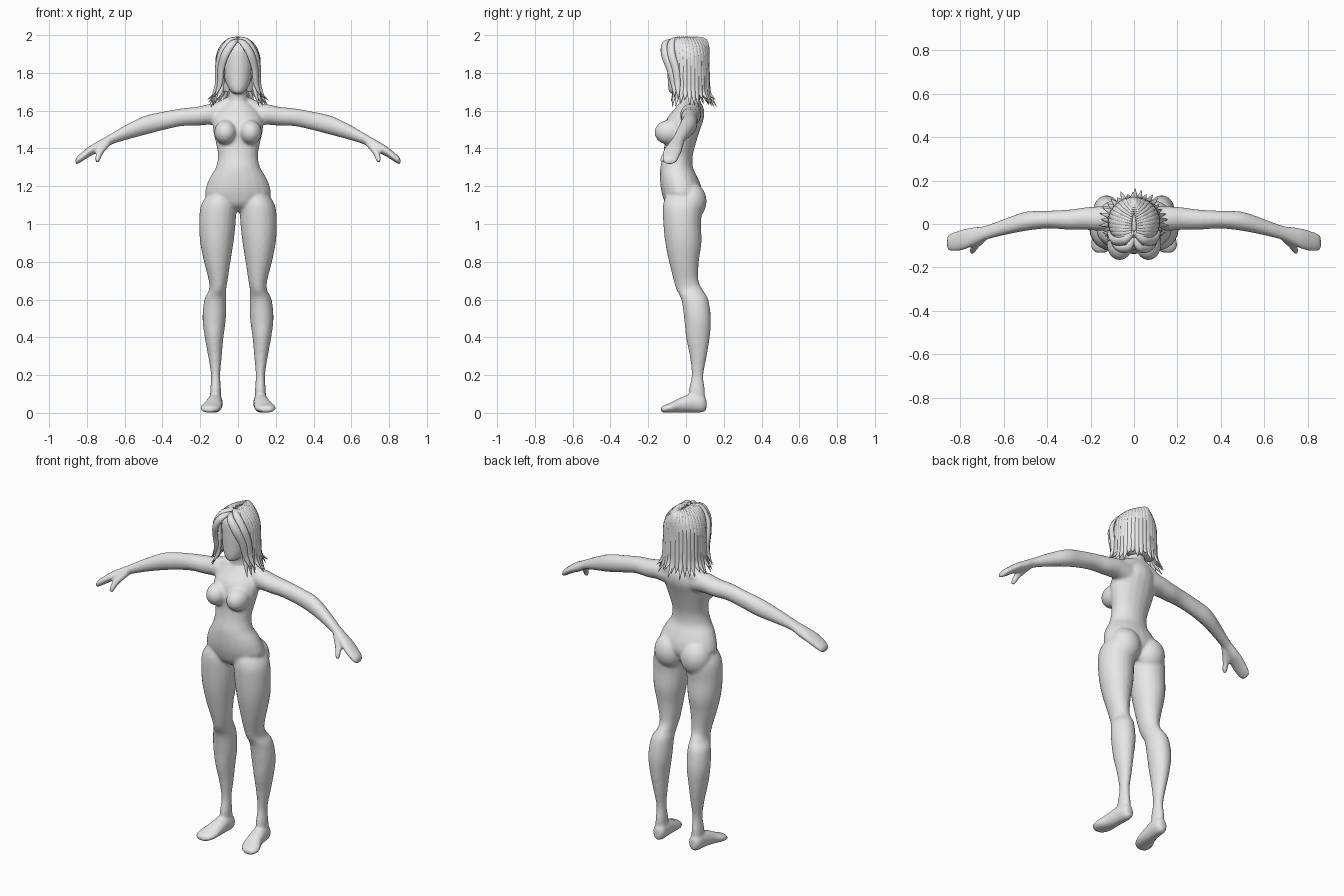
import bpy, bmesh, math, random
from mathutils import Vector, Matrix

random.seed(4)
grey = bpy.data.materials.new("plain_grey")
grey.diffuse_color = (0.8, 0.8, 0.8, 1)


def spline(rows, n=4):
    """Catmull-Rom resampling of rows of numbers."""
    out = []
    for i in range(len(rows) - 1):
        a, b, c, d = rows[max(i - 1, 0)], rows[i], rows[i + 1], rows[min(i + 2, len(rows) - 1)]
        for k in range(n):
            t = k / n
            out.append([0.5 * (2 * q + (r - p) * t + (2 * p - 5 * q + 4 * r - s) * t * t
                               + (3 * q - p - 3 * r + s) * t ** 3)
                        for p, q, r, s in zip(a, b, c, d)])
    return out + [list(rows[-1])]


def loft(bm, rings, n=20):
    """Closed skin over elliptical rings given as (centre, u, v)."""
    loops = []
    for c, u, v in rings:
        loops.append([bm.verts.new(c + u * math.cos(2 * math.pi * i / n) + v * math.sin(2 * math.pi * i / n))
                      for i in range(n)])
    for a, b in zip(loops, loops[1:]):
        for i in range(n):
            j = (i + 1) % n
            bm.faces.new((a[i], a[j], b[j], b[i]))
    bm.faces.new(loops[0])
    bm.faces.new(loops[-1])


def sections(bm, axis, rows, side=1):
    """Rows of x, y, z and two radii; rings lie square to the axis."""
    dirs = [Vector(d) for i, d in enumerate(((1, 0, 0), (0, 1, 0), (0, 0, 1))) if i != axis]
    loft(bm, [(Vector((x * side, y, z)), dirs[0] * max(r, .003), dirs[1] * max(s, .003))
              for x, y, z, r, s in spline(rows)])


def tube(bm, rows, side=1, n=10):
    """Flattened tube along x, y, z with half width and half thickness."""
    pts = spline(rows)
    rings = []
    for i, (x, y, z, w, t) in enumerate(pts):
        p = Vector((x, y, z))
        tan = (Vector(pts[min(i + 1, len(pts) - 1)][:3]) - Vector(pts[max(i - 1, 0)][:3])).normalized()
        out = p - Vector((0, 0, min(z, 1.85)))
        u = tan.cross(out).normalized()
        v = tan.cross(u)
        flip = Vector((side, 1, 1))
        rings.append((p * flip, u * flip * max(w, .001), v * flip * max(t, .001)))
    loft(bm, rings, n)


def ball(bm, c, r):
    bmesh.ops.create_uvsphere(bm, u_segments=24, v_segments=16, radius=1,
                              matrix=Matrix.Translation(c) @ Matrix.Diagonal((*r, 1)))


def finish(bm, name):
    bmesh.ops.recalc_face_normals(bm, faces=bm.faces[:])
    me = bpy.data.meshes.new(name)
    bm.to_mesh(me)
    bm.free()
    me.materials.append(grey)
    me.shade_smooth()
    ob = bpy.data.objects.new(name, me)
    bpy.context.collection.objects.link(ob)
    return ob


body = bmesh.new()

# Torso: height, half width, front y, back y
torso = [(1.065, .04, -.06, .03), (1.10, .12, -.105, .06), (1.15, .172, -.125, .085),
         (1.20, .168, -.135, .08), (1.25, .147, -.138, .06), (1.30, .117, -.136, .037),
         (1.36, .106, -.122, .036), (1.42, .115, -.115, .05), (1.50, .132, -.115, .075),
         (1.56, .13, -.10, .095), (1.61, .10, -.06, .095), (1.65, .05, -.03, .075)]
sections(body, 2, [(0, (f + b) / 2, z, w, (b - f) / 2) for z, w, f, b in torso])

# Neck and head
sections(body, 2, [(0, .03, 1.55, .065, .055), (0, .018, 1.65, .052, .05), (0, .01, 1.76, .047, .048)])
sections(body, 2, [(0, -.062, 1.69, .016, .018), (0, -.05, 1.70, .036, .04), (0, -.03, 1.73, .057, .066),
                   (0, -.01, 1.78, .074, .088), (0, 0, 1.85, .083, .1), (0, 0, 1.92, .08, .098),
                   (0, 0, 1.96, .055, .07), (0, 0, 1.975, .02, .03)])

# Leg: height, inner x, outer x, front y, back y
leg = [(1.17, .03, .15, -.10, .07), (1.10, .01, .196, -.122, .085), (1.0, .013, .206, -.12, .08),
       (.9, .024, .2, -.11, .082), (.8, .04, .18, -.09, .068), (.7, .055, .155, -.065, .066),
       (.65, .063, .154, -.05, .09), (.6, .062, .178, -.025, .118), (.5, .064, .188, -.01, .132),
       (.4, .077, .176, 0, .126), (.3, .086, .158, .02, .11), (.2, .094, .143, .03, .092),
       (.12, .09, .147, .015, .1), (.05, .09, .15, .02, .1)]
foot = [(.118, .108, .045, .02, .03), (.118, .085, .05, .036, .048), (.122, .03, .052, .041, .05),
        (.13, -.03, .041, .047, .04), (.143, -.08, .028, .056, .027), (.15, -.115, .021, .046, .02),
        (.153, -.132, .018, .024, .013)]
# Arm and mitten hand, from shoulder to fingertips
arm = [(.08, .03, 1.575, .05, .06), (.15, .025, 1.58, .056, .055), (.22, .025, 1.57, .052, .05),
       (.3, .02, 1.565, .046, .047), (.4, .02, 1.545, .041, .049), (.5, .012, 1.52, .044, .05),
       (.6, -.015, 1.482, .037, .039), (.68, -.04, 1.445, .033, .029), (.73, -.055, 1.415, .041, .03),
       (.78, -.07, 1.388, .048, .028), (.82, -.08, 1.36, .046, .025), (.85, -.085, 1.338, .039, .021),
       (.86, -.087, 1.33, .024, .014)]
thumb = [(.69, -.06, 1.43, .02, .02), (.73, -.1, 1.38, .018, .018), (.742, -.122, 1.345, .015, .015),
         (.746, -.133, 1.328, .009, .009)]

for s in (1, -1):
    sections(body, 2, [((a + b) / 2, (f + k) / 2, z, (b - a) / 2, (k - f) / 2) for z, a, b, f, k in leg], s)
    sections(body, 1, foot, s)
    sections(body, 0, arm, s)
    tube(body, thumb, s)
    # Shoulder slope, chest and seat volumes
    sections(body, 0, [(.0, .035, 1.645, .04, .05), (.06, .035, 1.625, .045, .045),
                       (.12, .03, 1.6, .045, .042), (.2, .025, 1.575, .035, .035)], s)
    ball(body, (.066 * s, -.09, 1.485), (.06, .077, .065))
    ball(body, (.085 * s, .025, 1.12), (.088, .084, .1))

figure = finish(body, "body")
remesh = figure.modifiers.new("blend", "REMESH")
remesh.mode = "VOXEL"
remesh.voxel_size = .008
remesh.use_smooth_shade = True
soften = figure.modifiers.new("soften", "SMOOTH")
soften.factor = .5
soften.iterations = 6

# Hair base under the locks
cap = bmesh.new()
sections(cap, 2, [(0, .05, 1.70, .085, .05), (0, .048, 1.73, .097, .057), (0, .03, 1.85, .1, .085),
                  (0, .022, 1.93, .085, .085), (0, .015, 1.965, .055, .065), (0, .015, 1.978, .02, .03)])
finish(cap, "hair_base")

# Locks that fall from the centre parting
hair = bmesh.new()
widths = (.010, .017, .02, .02, .02, .019, .015, .001)
count = 13
for s in (1, -1):
    for k in range(count):
        f = k / (count - 1)
        a = math.radians(-38 + 126 * f)
        root = -.055 + .115 * f
        rows = []
        for e in (84, 62, 38, 16, 0):
            h = math.cos(math.radians(e))
            v = math.sin(math.radians(e))
            rows.append((.106 * math.cos(a) * h, .01 + .101 * math.sin(a) * h + root * v * v * .9, 1.855 + .131 * v))
        flare = random.uniform(1.28, 1.55)
        tip = random.uniform(1.615, 1.665)
        for m, z in ((1.03, 1.77), (1.1, 1.70), (flare, tip)):
            rows.append((.106 * math.cos(a) * m, .01 + .101 * math.sin(a) * m, z))
        tube(hair, [(*r, w, w * .7) for r, w in zip(rows, widths)], s)
    # Locks framing the face
    for lock in (((0, -.065, 1.972), (.028, -.11, 1.957), (.066, -.112, 1.90), (.09, -.085, 1.82),
                  (.097, -.065, 1.74), (.125, -.06, 1.67)),
                 ((0, -.035, 1.982), (.045, -.075, 1.968), (.088, -.078, 1.90), (.106, -.055, 1.82),
                  (.11, -.045, 1.74), (.145, -.04, 1.66))):
        tube(hair, [(*p, w, w * .7) for p, w in zip(lock, (.01, .02, .024, .021, .017, .001))], s)
finish(hair, "hair_locks")
